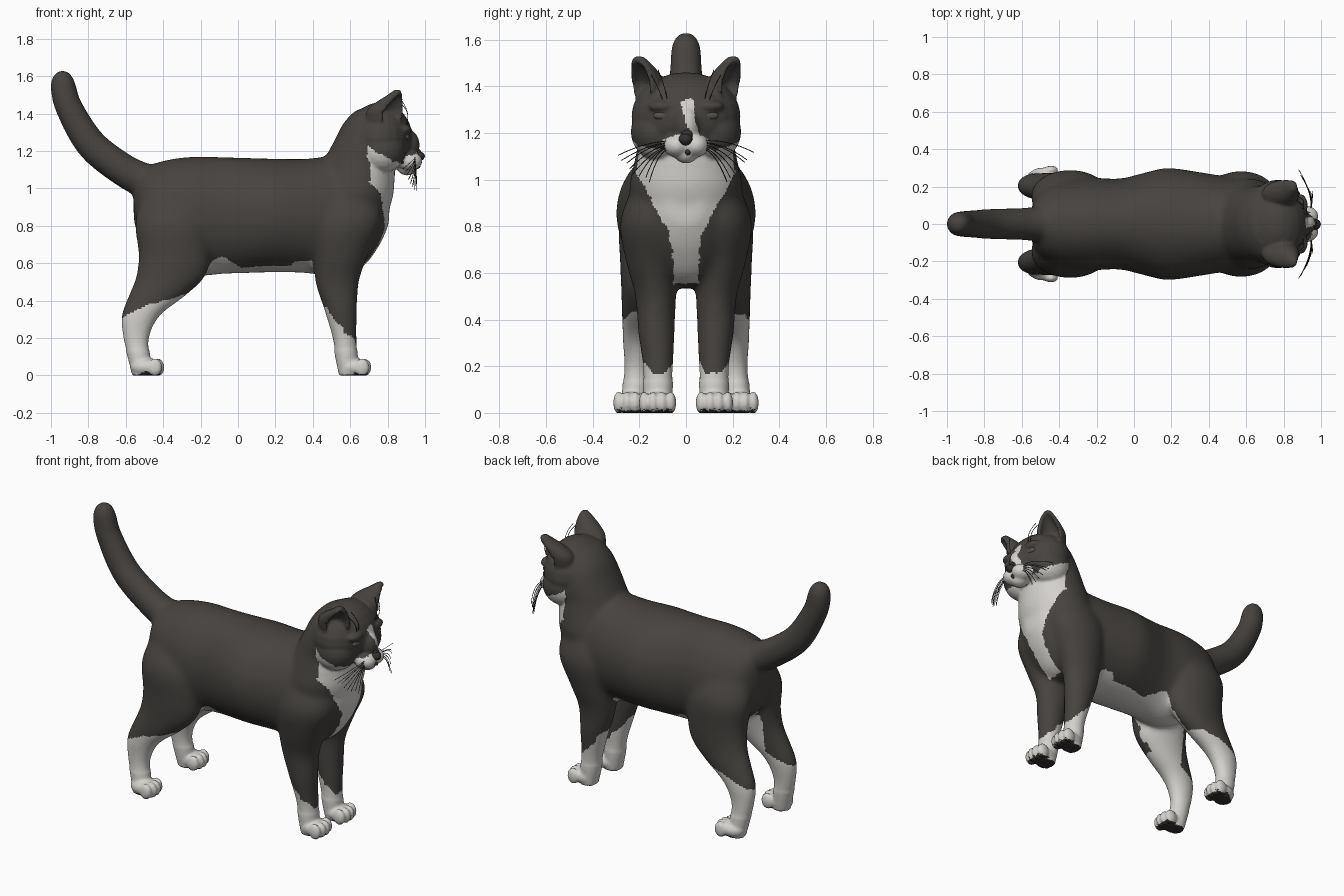
import bpy, bmesh, math, random
from mathutils import Vector, Matrix, noise

if "Cube" in bpy.data.objects:
    bpy.data.objects.remove(bpy.data.objects["Cube"])

random.seed(4)


def material(name, rgb):
    m = bpy.data.materials.new(name)
    m.diffuse_color = (*rgb, 1)
    m.use_nodes = True
    m.node_tree.nodes["Principled BSDF"].inputs["Base Color"].default_value = m.diffuse_color
    return m


DARK = material("charcoal fur", (0.062, 0.056, 0.050))
WHITE = material("white fur", (0.66, 0.64, 0.61))
BLACK = material("black skin", (0.035, 0.031, 0.028))
EYE = material("grey eye", (0.085, 0.082, 0.075))


def add_object(name, bm, *mats):
    bmesh.ops.recalc_face_normals(bm, faces=bm.faces)
    me = bpy.data.meshes.new(name)
    bm.to_mesh(me)
    bm.free()
    ob = bpy.data.objects.new(name, me)
    bpy.context.collection.objects.link(ob)
    for m in mats:
        me.materials.append(m)
    me.shade_smooth()
    return ob


def smooth_path(pts, steps=5):
    """Catmull-Rom resampling of station tuples."""
    out = []
    for i in range(len(pts) - 1):
        p0, p1, p2, p3 = pts[max(i - 1, 0)], pts[i], pts[i + 1], pts[min(i + 2, len(pts) - 1)]
        for s in range(steps):
            t = s / steps
            out.append([0.5 * (2 * b + (c - a) * t + (2 * a - 5 * b + 4 * c - d) * t * t
                               + (3 * b - a - 3 * c + d) * t ** 3)
                        for a, b, c, d in zip(p0, p1, p2, p3)])
    return out + [list(pts[-1])]


def loft(bm, stations, axes, side=1, n=32):
    """Stations are (x, y, z, radius a, radius b); axes gives the ring directions."""
    path = smooth_path(stations)
    rings = []
    for i, (x, y, z, a, b) in enumerate(path):
        c = Vector((x, y * side, z))
        tan = Vector(path[min(i + 1, len(path) - 1)][:3]) - Vector(path[max(i - 1, 0)][:3])
        u, v = axes(tan.normalized())
        rings.append([bm.verts.new(c + u * max(a, .003) * math.cos(k * math.tau / n)
                                   + v * max(b, .003) * math.sin(k * math.tau / n)) for k in range(n)])
    new = [bm.faces.new(rings[0]), bm.faces.new(rings[-1][::-1])]
    for r, s in zip(rings, rings[1:]):
        new += [bm.faces.new((r[k], s[k], s[(k + 1) % n], r[(k + 1) % n])) for k in range(n)]
    bmesh.ops.recalc_face_normals(bm, faces=new)


X, Y, Z = Vector((1, 0, 0)), Vector((0, 1, 0)), Vector((0, 0, 1))
level = lambda t: (X, Y)
upright = lambda t: (Y, Z)
along = lambda t: (Y, t.cross(Y))


def ball(bm, c, r, n=24):
    bmesh.ops.create_uvsphere(bm, u_segments=n, v_segments=n // 2, radius=1,
                              matrix=Matrix.Translation(c) @ Matrix.Diagonal((*r, 1)))


body = bmesh.new()
# torso
loft(body, [(-.555, 0, .92, .05, .08), (-.54, 0, .91, .10, .14), (-.5, 0, .90, .17, .205),
            (-.4, 0, .88, .22, .265), (-.25, 0, .852, .245, .315), (-.08, 0, .855, .24, .31),
            (.05, 0, .855, .27, .305), (.18, 0, .855, .297, .302), (.35, 0, .853, .275, .302),
            (.5, 0, .85, .25, .315), (.65, 0, .845, .225, .275), (.75, 0, .87, .16, .18),
            (.805, 0, .89, .07, .08)], upright)
# neck
loft(body, [(.6, 0, .78, .17, .2), (.615, 0, .95, .21, .24), (.632, 0, 1.05, .203, .225),
            (.65, 0, 1.15, .187, .205), (.68, 0, 1.25, .165, .20), (.715, 0, 1.35, .148, .18),
            (.735, 0, 1.42, .10, .12)], level)
# tail
loft(body, [(-.42, 0, 1.0, .08, .08), (-.51, 0, 1.045, .088, .09), (-.615, 0, 1.10, .084, .086),
            (-.785, 0, 1.235, .078, .082), (-.905, 0, 1.435, .068, .072), (-.934, 0, 1.545, .064, .067),
            (-.938, 0, 1.60, .051, .052), (-.938, 0, 1.63, .022, .022)], along)
# head: skull, nose bridge, chin
ball(body, (.76, 0, 1.27), (.17, .232, .187))
ball(body, (.895, 0, 1.23), (.074, .06, .088))
ball(body, (.905, 0, 1.112), (.052, .05, .04))
ears, cutter = bmesh.new(), bmesh.new()
for s in (-1, 1):
    ball(body, (.77, s * .12, 1.205), (.125, .114, .12))      # cheek
    ball(body, (.917, s * .04, 1.146), (.066, .056, .048))    # muzzle pad
    ball(body, (.887, s * .10, 1.314), (.04, .06, .024))      # brow
    # hind leg and foot
    loft(body, [(-.345, .10, .98, .16, .10), (-.345, .145, .82, .203, .135), (-.338, .165, .65, .192, .115),
                (-.36, .18, .53, .183, .095), (-.43, .193, .43, .152, .08), (-.52, .203, .32, .102, .066),
                (-.545, .21, .2, .068, .053), (-.53, .217, .1, .058, .054), (-.515, .225, .0, .048, .05)],
         level, s)
    # front leg and foot
    loft(body, [(.57, .11, .98, .17, .11), (.575, .145, .82, .19, .135), (.55, .145, .65, .145, .11),
                (.53, .13, .5, .115, .085), (.549, .127, .35, .086, .077), (.57, .12, .2, .063, .063),
                (.58, .12, .1, .058, .061), (.592, .122, .0, .049, .055)], level, s)
    for x, y, w in ((-.49, .235, .064), (.617, .122, .068)):
        ball(body, (x, s * y, .044), (.084, w, .047))
        for k in (-1.5, -.5, .5, 1.5):                        # toes
            ball(body, (x + .064 - .012 * abs(k), s * y + k * w * .56, .043), (.038, .0205, .046), 16)
    # ear and the hollow cut from it
    loft(ears, [(.77, .14, 1.28, .08, .06), (.783, .158, 1.40, .097, .068), (.805, .173, 1.45, .077, .060),
                (.835, .19, 1.49, .045, .044), (.853, .203, 1.525, .014, .02)], level, s)
    loft(cutter, [(.83, .195, 1.30, .06, .045), (.83, .192, 1.40, .07, .05), (.843, .198, 1.45, .055, .04),
                  (.862, .208, 1.49, .028, .026), (.872, .215, 1.505, .01, .01)], level, s)

ear_ob, cut_ob = add_object("ears", ears), add_object("ear_hollow", cutter)
mod = ear_ob.modifiers.new("hollow", 'BOOLEAN')
mod.operation, mod.object = 'DIFFERENCE', cut_ob


def evaluated(ob):
    dg = bpy.context.evaluated_depsgraph_get()
    dg.update()
    return bpy.data.meshes.new_from_object(ob.evaluated_get(dg))


body.from_mesh(evaluated(ear_ob))
for ob in (ear_ob, cut_ob):
    bpy.data.objects.remove(ob)

# fuse everything into one skin
rough = add_object("rough_body", body)
mod = rough.modifiers.new("fuse", 'REMESH')
mod.mode, mod.voxel_size = 'VOXEL', .0095
skin = bmesh.new()
skin.from_mesh(evaluated(rough))
bpy.data.objects.remove(rough)
fine = lambda p: p.z < .13 or (p.x > .68 and p.z > 1.06)
soft = [v for v in skin.verts if not fine(v.co)]
for i in range(26):
    bmesh.ops.smooth_vert(skin, verts=soft if i > 1 else skin.verts, factor=.5,
                          use_axis_x=True, use_axis_y=True, use_axis_z=True)
skin.normal_update()
for v in skin.verts:                                          # regain the fur thickness lost in smoothing
    v.co += v.normal * .003
    v.co.z = max(v.co.z, 0)


def ramp(t, pts):
    for (a, p), (b, q) in zip(pts, pts[1:]):
        if t <= b:
            return p + (q - p) * max(0, (t - a) / (b - a))
    return pts[-1][1]


def is_white(c, n):
    x, y, z = c + Vector((1, 1, 1)) * noise.noise(c * 22) * .012
    w, inward = abs(y), -n.y * (1 if y > 0 else -1)
    if x < -.1 and z < .62:                                   # hind leg
        return z < ramp(x, [(-.62, .31), (-.48, .38), (-.29, .43)]) or (inward > .35 and x > -.47) \
            or (n.z < -.5 and z > .48 and w < .17)
    if x > .44 and z < .5 and w > .04:                        # front sock
        return z < max(.10, .345 - (x - .48) * 1.2)
    if x < .5 and z < .66:                                    # belly, wider towards the legs
        return n.z < ramp(x, [(-.1, -.55), (.02, -.88), (.28, -.88), (.36, -.55)]) and w < .17
    if x > .88 and z > 1.06:                                  # muzzle and blaze
        blaze = abs(y - ramp(z, [(1.17, .045), (1.3, .012)])) < .022 and z < 1.345
        return blaze or (z < 1.19 - max(0, w - .06) * .5 and w < .105)
    if x > .6 and z > 1.04:                                   # throat
        return x > .69 + (1.22 - z) * .15 and z < 1.22 - (x - .69) * .5
    return x > .62 and n.x > -.2 and w < ramp(z, [(.5, .05), (.75, .06), (.9, .14), (1.0, .195), (1.04, .215)])


skin.normal_update()
for f in skin.faces:
    c = f.calc_center_median()
    f.material_index = 2 if c.z < .02 and f.normal.z < -.6 else int(is_white(c, f.normal))
add_object("cat_body", skin, DARK, WHITE, BLACK)

# nose and mouth
bm = bmesh.new()
ball(bm, (.966, -.002, 1.172), (.033, .03, .026))
ball(bm, (.957, .003, 1.19), (.022, .026, .026))
ball(bm, (.957, .008, 1.118), (.018, .012, .014))
add_object("nose_and_mouth", bm, BLACK)

# eyes
bm = bmesh.new()
for s in (-1, 1):
    ball(bm, (.899, s * .1, 1.274), (.019, .04, .02))
add_object("eyes", bm, EYE)

# whiskers and brow hairs
cu = bpy.data.curves.new("whiskers", 'CURVE')
cu.dimensions, cu.bevel_depth, cu.bevel_resolution = '3D', .0018, 0


def hair(a, b, c):
    sp = cu.splines.new('POLY')
    sp.points.add(8)
    for i, p in enumerate(sp.points):
        t = i / 8
        p.co = (*(Vector(a) * (1 - t) ** 2 + Vector(b) * 2 * t * (1 - t) + Vector(c) * t * t), 1)


for s in (-1, 1):
    for k in range(8):
        t = k / 7
        j = random.uniform(-.012, .012)
        hair((.945, s * .07, 1.165 - .035 * t), (.955, s * (.17 - .05 * t), 1.17 - .05 * t + j),
             (.88 + .075 * t, s * (.285 - .12 * t) + j, 1.11 - .13 * t + j))
    for k in range(2):
        hair((.90, s * (.08 + .02 * k), 1.34), (.925, s * (.09 + .03 * k), 1.40),
             (.875, s * (.12 + .03 * k), 1.47 - .02 * k))
cu.materials.append(BLACK)
bpy.context.collection.objects.link(bpy.data.objects.new("whiskers", cu))
